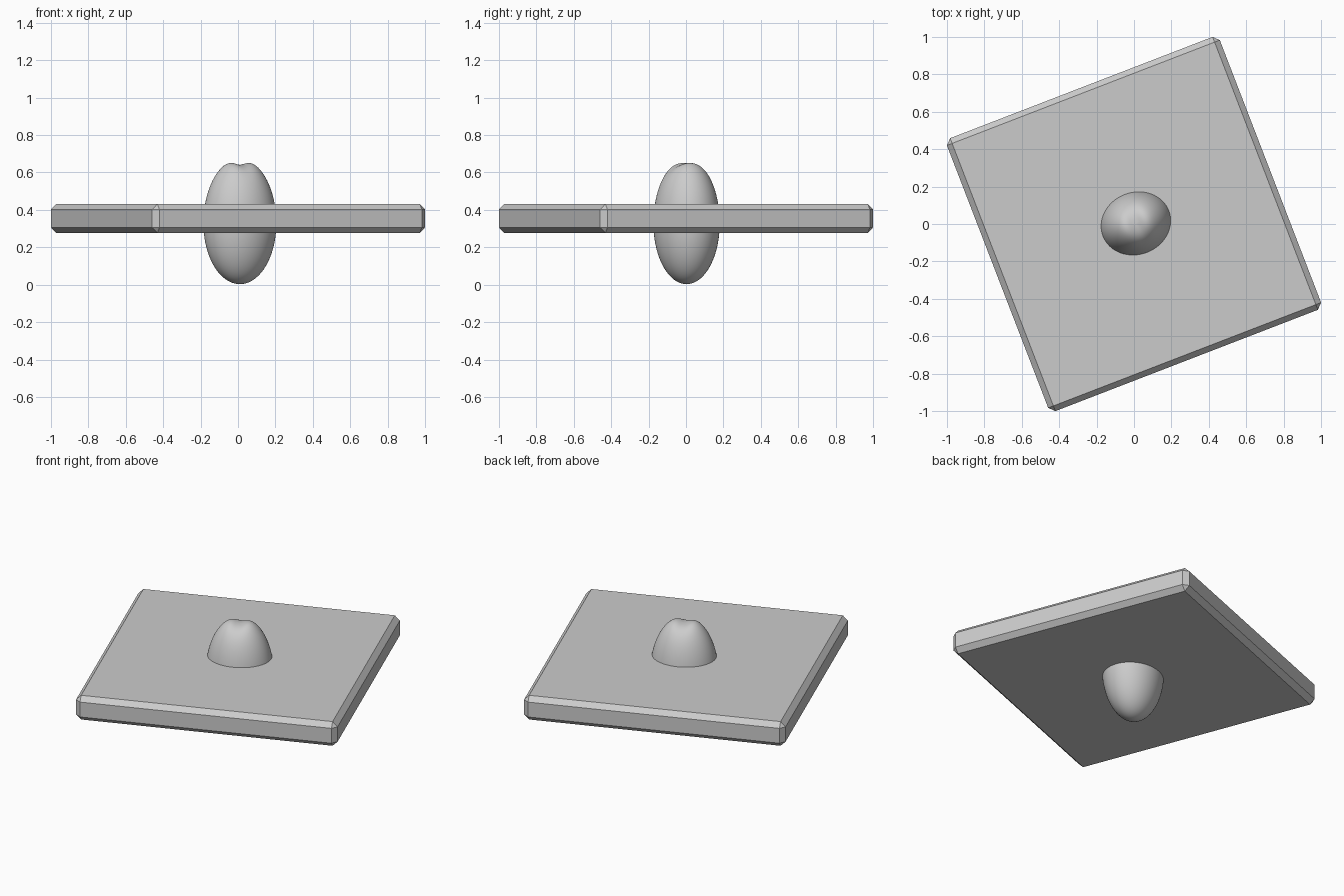
import bpy, bmesh, math

if "Cube" in bpy.data.objects:
    bpy.data.objects.remove(bpy.data.objects["Cube"])

TURN = math.radians(21.1)


def add_object(name, bm):
    mesh = bpy.data.meshes.new(name)
    bm.to_mesh(mesh)
    bm.free()
    obj = bpy.data.objects.new(name, mesh)
    bpy.context.collection.objects.link(obj)
    obj.rotation_euler.z = TURN
    return obj


# Square slab with chamfered edges
bm = bmesh.new()
bmesh.ops.create_cube(bm, size=1)
bmesh.ops.scale(bm, vec=(1.564, 1.564, 0.155), verts=bm.verts)
slab = add_object("slab", bm)
slab.location.z = 0.354
bevel = slab.modifiers.new("chamfer", 'BEVEL')
bevel.width = 0.03
bevel.segments = 1

# Egg-shaped core, its top softly dented between two lobes
bm = bmesh.new()
bmesh.ops.create_uvsphere(bm, u_segments=64, v_segments=48, radius=1)
for v in bm.verts:
    x, y, z = v.co
    v.co.x = 0.198 * x
    v.co.y = 0.174 * y
    if z > 0:
        dent = 0.032 * math.exp(-(v.co.x / 0.05) ** 2 - (v.co.y / 0.12) ** 2)
        v.co.z = 0.345 * z - dent * z ** 2
    else:
        v.co.z = 0.325 * z
for f in bm.faces:
    f.smooth = True
core = add_object("core", bm)
core.location = (0.01, 0.003, 0.328)
